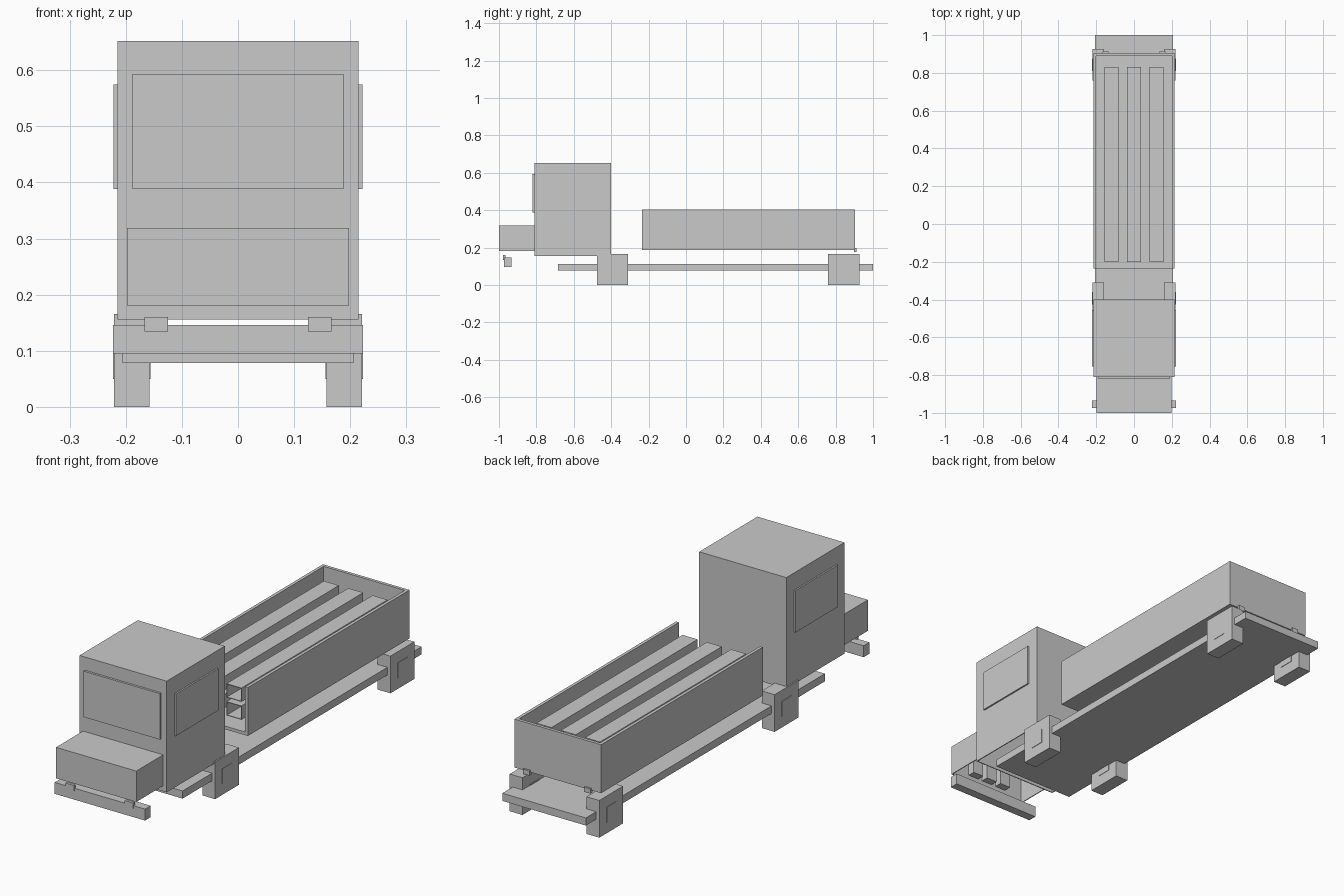
import bpy, bmesh
from mathutils import Vector

default = bpy.data.objects.get("Cube")
if default:
    bpy.data.objects.remove(default, do_unlink=True)

grey = bpy.data.materials.new("plain_grey")
grey.use_nodes = True
colour = (0.59, 0.59, 0.59, 1)
grey.diffuse_color = colour
grey.node_tree.nodes["Principled BSDF"].inputs["Base Color"].default_value = colour


def box(name, x, y, z, open_sides=(), wall=0):
    """Box between ranges; listed sides are removed and the rest given a wall."""
    low, high = Vector((x[0], y[0], z[0])), Vector((x[1], y[1], z[1]))
    bm = bmesh.new()
    bmesh.ops.create_cube(bm, size=1)
    for v in bm.verts:
        v.co = (low + high) / 2 + v.co * (high - low)
    bm.normal_update()
    gone = [f for f in bm.faces
            if any(f.normal.dot(Vector(s)) > 0.9 for s in open_sides)]
    bmesh.ops.delete(bm, geom=gone, context='FACES_ONLY')
    mesh = bpy.data.meshes.new(name)
    bm.to_mesh(mesh)
    bm.free()
    mesh.materials.append(grey)
    obj = bpy.data.objects.new(name, mesh)
    bpy.context.collection.objects.link(obj)
    if wall:
        mod = obj.modifiers.new("wall", 'SOLIDIFY')
        mod.thickness = wall
        mod.offset = -1
        mod.use_even_offset = True
    return obj


def pair(name, x, y, z):
    """The same box on both sides of the truck."""
    box("left_" + name, x, y, z)
    box("right_" + name, (-x[1], -x[0]), y, z)


UP, DOWN, FRONT, BACK = (0, 0, 1), (0, 0, -1), (0, -1, 0), (0, 1, 0)

# Chassis and bumper
box("chassis", (-0.206, 0.206), (-0.685, 1.0), (0.078, 0.112))
box("bumper", (-0.223, 0.223), (-0.974, -0.934), (0.095, 0.146))
pair("bumper_lamp", (0.125, 0.167), (-0.978, -0.966), (0.134, 0.16))

# Cab and hood, hollow underneath
box("cab", (-0.215, 0.215), (-0.81, -0.4), (0.156, 0.652), [DOWN], 0.004)
box("hood", (-0.198, 0.198), (-1.0, -0.81), (0.181, 0.319), [DOWN], 0.004)
for x in (-0.076, 0, 0.076):
    box("grille_slat", (x - 0.027, x + 0.027), (-0.997, -0.962), (0.21, 0.29))

# Windows
box("windshield", (-0.188, 0.188), (-0.82, -0.809), (0.388, 0.593))
pair("side_window", (0.214, 0.222), (-0.755, -0.455), (0.388, 0.575))

# Square wheels with hub plates on both faces
for end, y in (("front", -0.393), ("rear", 0.843)):
    pair(end + "_wheel", (0.158, 0.221), (y - 0.084, y + 0.084), (0, 0.166))
    pair(end + "_hub", (0.156, 0.223), (y - 0.034, y + 0.034), (0.05, 0.117))

# Cargo bed, open on top and towards the cab
box("cargo_bed", (-0.214, 0.214), (-0.236, 0.904), (0.188, 0.404), [UP, FRONT], 0.014)
pair("tail_lamp", (0.135, 0.167), (0.898, 0.912), (0.176, 0.197))

# Two layers of long hollow cargo beams, open at both ends
for x in (-0.12, 0, 0.12):
    for layer, z in (("lower", 0.231), ("upper", 0.311)):
        box(layer + "_beam", (x - 0.037, x + 0.037), (-0.2, 0.83), (z, z + 0.062),
            [FRONT, BACK], 0.003)
